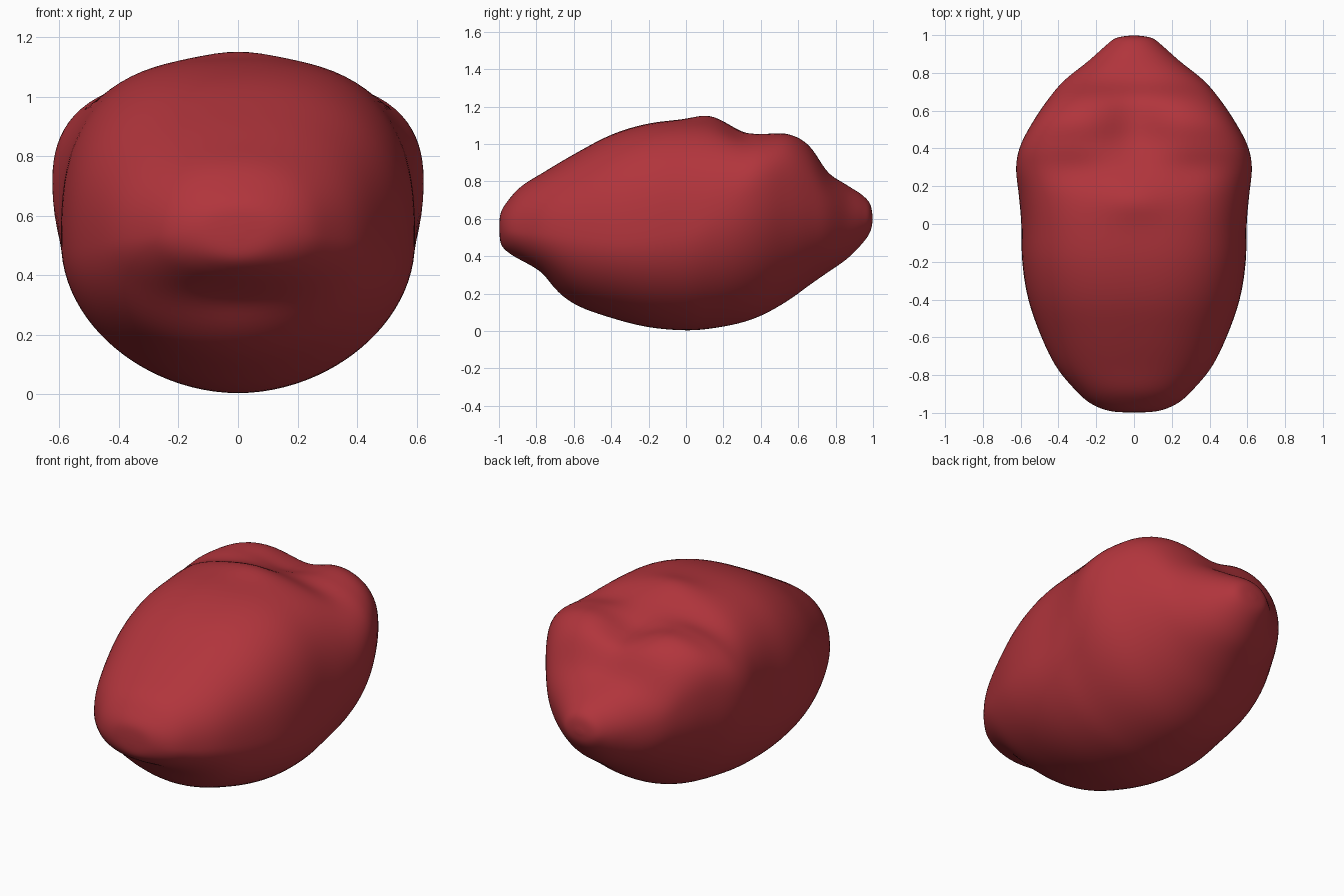
import bpy, math

if "Cube" in bpy.data.objects:
    bpy.data.objects.remove(bpy.data.objects["Cube"])

# Stations along y: (y, half width, bottom z, widest z, top z, upper roundness)
STATIONS = [
    (-0.998, 0.02, 0.53, 0.55, 0.57, 2.0),
    (-0.990, 0.13, 0.46, 0.55, 0.635, 2.1),
    (-0.950, 0.23, 0.41, 0.54, 0.70, 2.2),
    (-0.880, 0.31, 0.355, 0.53, 0.775, 2.3),
    (-0.760, 0.41, 0.27, 0.52, 0.85, 2.4),
    (-0.600, 0.49, 0.145, 0.50, 0.945, 2.5),
    (-0.400, 0.56, 0.07, 0.49, 1.05, 2.6),
    (-0.200, 0.592, 0.02, 0.50, 1.11, 2.7),
    (0.000, 0.597, 0.003, 0.53, 1.13, 2.7),
    (0.150, 0.61, 0.015, 0.62, 1.125, 2.5),
    (0.300, 0.625, 0.045, 0.71, 1.085, 2.5),
    (0.420, 0.60, 0.09, 0.74, 1.075, 2.8),
    (0.550, 0.53, 0.165, 0.74, 1.075, 3.0),
    (0.660, 0.455, 0.245, 0.70, 1.015, 2.8),
    (0.760, 0.37, 0.315, 0.65, 0.865, 2.4),
    (0.860, 0.245, 0.385, 0.61, 0.785, 2.1),
    (0.940, 0.155, 0.465, 0.60, 0.73, 2.0),
    (0.985, 0.095, 0.53, 0.60, 0.68, 2.0),
    (0.998, 0.015, 0.59, 0.60, 0.61, 2.0),
]
STEPS, SIDES = 6, 96


def catmull(a, b, c, d, t):
    return 0.5 * (2*b + (c-a)*t + (2*a-5*b+4*c-d)*t*t + (3*b-a-3*c+d)*t**3)


def gauss(*pairs):
    return math.exp(-sum((d / s) ** 2 for d, s in pairs))


def sculpt(x, y, z, up):
    """Soft dents and swellings on the lofted body."""
    if up > 0:
        # hollow between the two rear shoulders, and the crest before it
        z -= 0.085 * up * gauss((x, 0.17), (y - 0.53, 0.19))
        z += 0.025 * up * gauss((x, 0.15), (y - 0.12, 0.10))
        # small saddle between crest and each shoulder
        z -= 0.02 * up * gauss((abs(x) - 0.30, 0.15), (y - 0.28, 0.09))
    else:
        # hollow under the front nose
        y += 0.05 * gauss((x, 0.22), (y + 0.84, 0.14), (z - 0.33, 0.10))
    return x, y, z


# Smoothly interpolated rings
rings = []
n = len(STATIONS)
for i in range(n - 1):
    quad = [STATIONS[max(0, min(n - 1, i + k))] for k in (-1, 0, 1, 2)]
    for s in range(STEPS):
        rings.append([catmull(*v, s / STEPS) for v in zip(*quad)])
rings.append(list(STATIONS[-1]))

verts, faces = [], []
for y, w, bot, mid, top, e in rings:
    for k in range(SIDES):
        a = 2 * math.pi * k / SIDES
        c, s = math.cos(a), math.sin(a)
        p = e if s > 0 else 1.95
        r = (abs(c) ** p + abs(s) ** p) ** (-1 / p)
        h = (top - mid) if s > 0 else (mid - bot)
        verts.append(sculpt(w * c * r, y, mid + h * s * r, s))
for i in range(len(rings) - 1):
    for k in range(SIDES):
        a, b = i * SIDES + k, i * SIDES + (k + 1) % SIDES
        faces.append((a, b, b + SIDES, a + SIDES))
faces.append(tuple(reversed(range(SIDES))))
faces.append(tuple(range((len(rings) - 1) * SIDES, len(rings) * SIDES)))
# outward winding
faces = [tuple(f) for f in faces]

mesh = bpy.data.meshes.new("lumpy_body")
mesh.from_pydata(verts, [], faces)
import bmesh
bm = bmesh.new()
bm.from_mesh(mesh)
bmesh.ops.recalc_face_normals(bm, faces=bm.faces)
for f in bm.faces:
    f.smooth = True
bm.to_mesh(mesh)
bm.free()

body = bpy.data.objects.new("lumpy_body", mesh)
bpy.context.collection.objects.link(body)
red = bpy.data.materials.new("deep red")
red.diffuse_color = (0.44, 0.035, 0.045, 1)
red.use_nodes = True
red.node_tree.nodes["Principled BSDF"].inputs["Base Color"].default_value = red.diffuse_color
mesh.materials.append(red)

# Soften the ring transitions
smooth = body.modifiers.new("soften", 'SMOOTH')
smooth.factor, smooth.iterations = 0.5, 6
